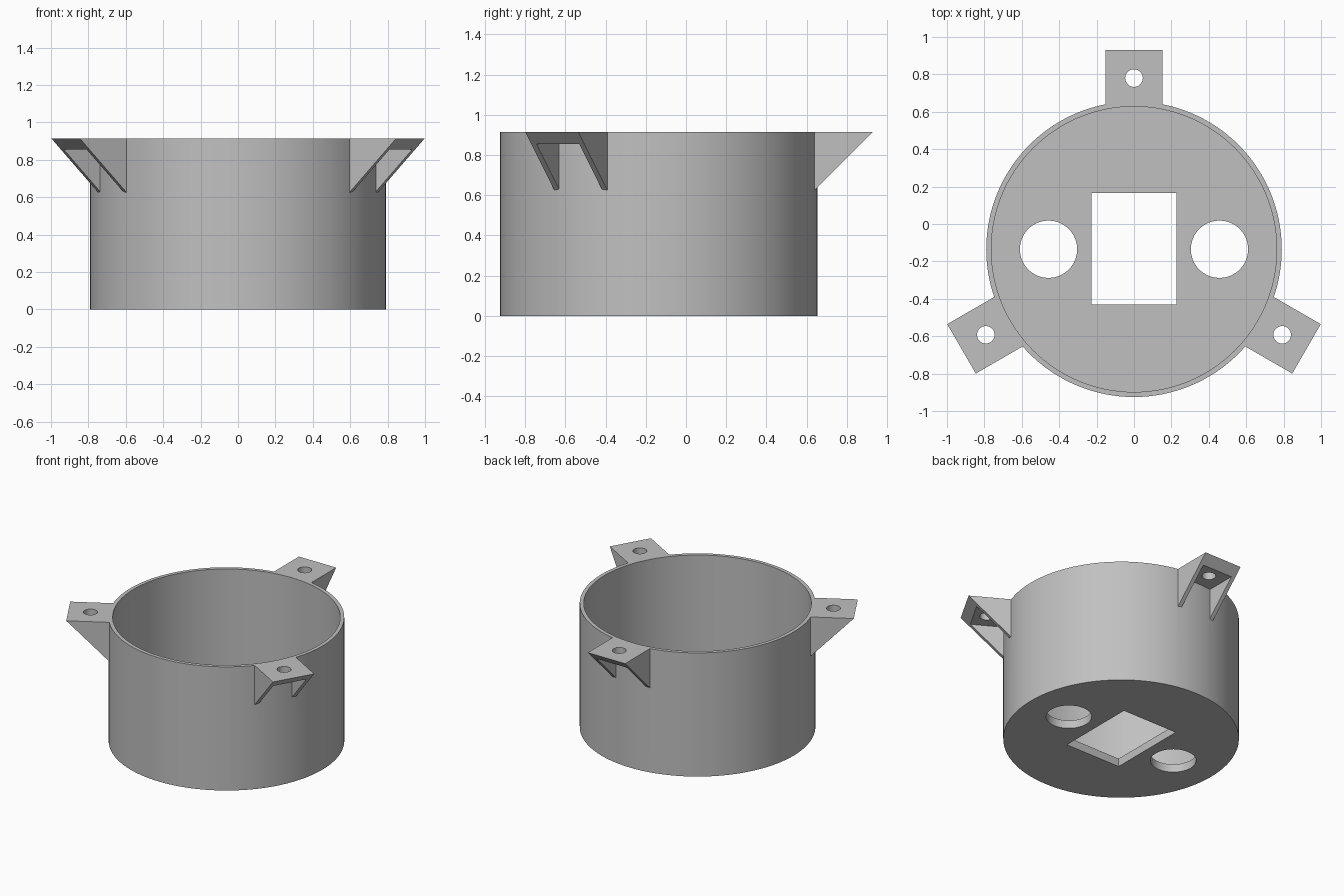
import bpy
import math
from mathutils import Matrix, Vector

if "Cube" in bpy.data.objects:
    bpy.data.objects.remove(bpy.data.objects["Cube"], do_unlink=True)

CENTRE_Y = -0.135
HEIGHT = 0.915
OUTER_R, INNER_R = 0.79, 0.763
FLOOR = 0.06
REACH = 1.065          # bracket tip distance from the cup axis
HALF_W = 0.1525        # bracket half width
PLATE = 0.06           # bracket top plate thickness
SIDE = 0.03            # bracket side wall thickness

grey = bpy.data.materials.new("plain_grey")
grey.use_nodes = True
colour = (0.53, 0.53, 0.53, 1)
grey.diffuse_color = colour
grey.node_tree.nodes["Principled BSDF"].inputs["Base Color"].default_value = colour


def prism(name, outline, depth, axes):
    """Extrude a 2D outline; axes = (u, v, extrusion) directions plus origin."""
    u, v, w, origin = (Vector(a) for a in axes)
    n = len(outline)
    verts = [origin + u * a + v * b + w * d for d in (0, depth) for a, b in outline]
    faces = [list(range(n))[::-1], list(range(n, 2 * n))]
    faces += [[i, (i + 1) % n, n + (i + 1) % n, n + i] for i in range(n)]
    mesh = bpy.data.meshes.new(name)
    mesh.from_pydata(verts, [], faces)
    mesh.materials.append(grey)
    obj = bpy.data.objects.new(name, mesh)
    bpy.context.collection.objects.link(obj)
    return obj


def upright(name, outline, z0, z1):
    return prism(name, outline, z1 - z0, ((1, 0, 0), (0, 1, 0), (0, 0, 1), (0, 0, z0)))


def circle(x, y, r, n):
    steps = [2 * math.pi * i / n for i in range(n)]
    return [(x + r * math.cos(a), y + r * math.sin(a)) for a in steps]


def rect(x0, x1, y0, y1):
    return [(x0, y0), (x1, y0), (x1, y1), (x0, y1)]


def combine(obj, other, operation):
    mod = obj.modifiers.new(operation.lower(), 'BOOLEAN')
    mod.operation, mod.solver, mod.object = operation, 'EXACT', other
    bpy.context.view_layer.objects.active = obj
    bpy.ops.object.modifier_apply(modifier=mod.name)
    bpy.data.objects.remove(other, do_unlink=True)


def make_bracket(angle):
    """Hollow 45 degree gusset with a screw hole, pointing along +x then turned."""
    root = 0.772
    side_profile = [(root, HEIGHT - (REACH - root)), (REACH, HEIGHT), (root, HEIGHT)]
    bracket = prism("bracket", side_profile, 2 * HALF_W,
                    ((1, 0, 0), (0, 0, 1), (0, -1, 0), (0, HALF_W, 0)))
    inner = HALF_W - SIDE
    combine(bracket, upright("pocket", rect(0.5, 1.3, -inner, inner),
                             0.4, HEIGHT - PLATE), 'DIFFERENCE')
    combine(bracket, upright("screw_hole", circle(0.915, 0, 0.047, 32),
                             0.4, HEIGHT + 0.1), 'DIFFERENCE')
    bracket.data.transform(Matrix.Rotation(math.radians(angle), 4, 'Z'))
    return bracket


# Round cup with three brackets around the rim
cup = upright("cup_with_brackets", circle(0, 0, OUTER_R, 128), 0, HEIGHT)
combine(cup, upright("hollow", circle(0, 0, INNER_R, 128), FLOOR, HEIGHT + 0.2), 'DIFFERENCE')
for angle in (90, 210, 330):
    combine(cup, make_bracket(angle), 'UNION')

# Floor openings: a central rectangle and a round hole on either side
combine(cup, upright("window", rect(-0.226, 0.226, -0.295, 0.3), -0.1, 0.2), 'DIFFERENCE')
for side in (-1, 1):
    combine(cup, upright("round_hole", circle(side * 0.457, 0, 0.153, 64), -0.1, 0.2),
            'DIFFERENCE')

cup.location.y = CENTRE_Y
bpy.ops.object.select_all(action='DESELECT')
cup.select_set(True)
bpy.context.view_layer.objects.active = cup
bpy.ops.object.shade_smooth_by_angle(angle=math.radians(30))
